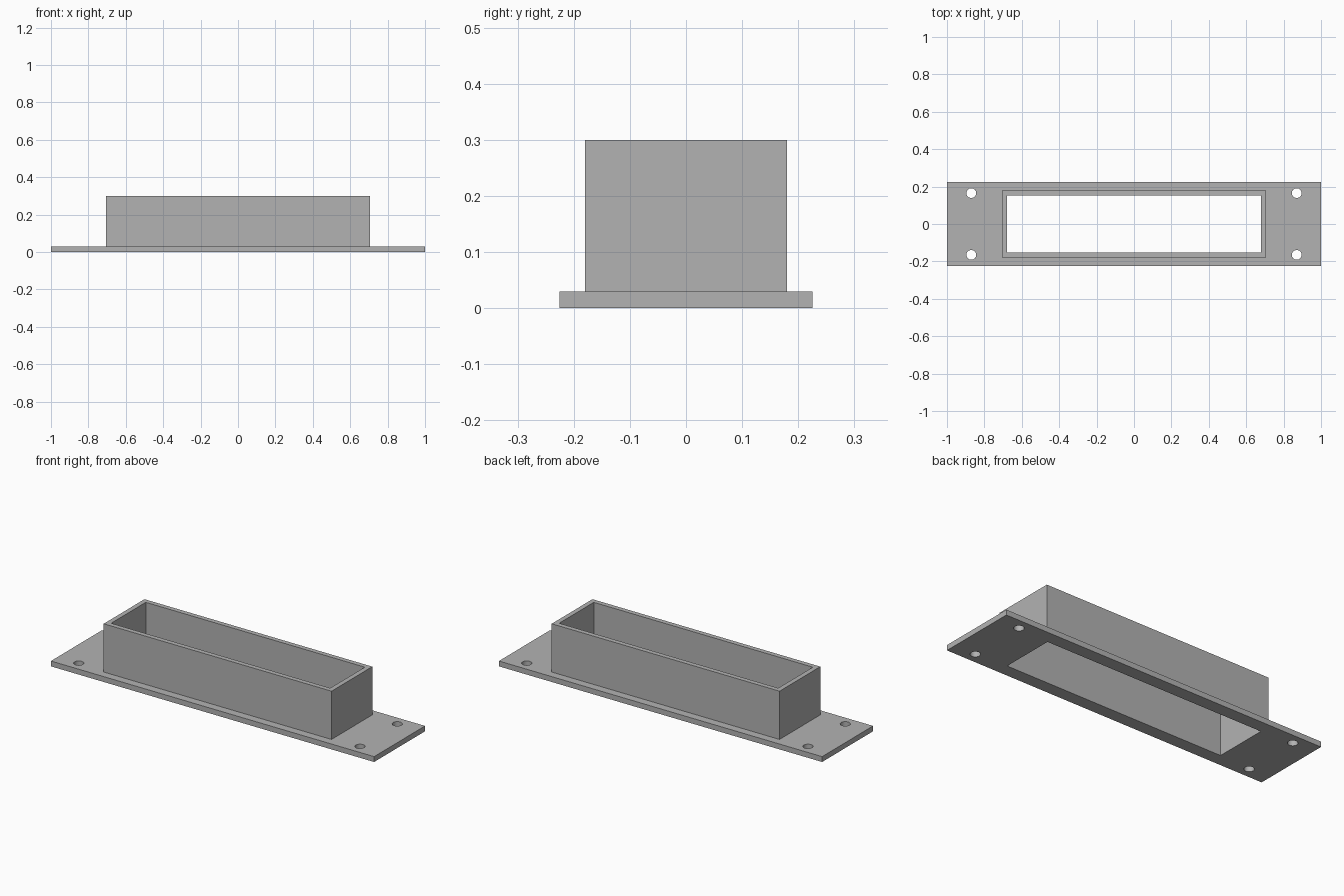
import bpy
import math

cube = bpy.data.objects.get("Cube")
if cube:
    bpy.data.objects.remove(cube, do_unlink=True)

# Single flat grey
grey = bpy.data.materials.new("plain grey")
grey.use_nodes = True
colour = (0.45, 0.45, 0.45, 1)
grey.diffuse_color = colour
grey.node_tree.nodes["Principled BSDF"].inputs["Base Color"].default_value = colour


def rectangle(hx, hy):
    return [(-hx, -hy), (hx, -hy), (hx, hy), (-hx, hy)]


def circle(cx, cy, r, n=32):
    return [(cx + r * math.cos(math.tau * i / n), cy + r * math.sin(math.tau * i / n))
            for i in range(n)]


def extruded_profile(name, loops, z0, z1):
    """Fill the outline minus its inner loops and extrude it from z0 to z1."""
    curve = bpy.data.curves.new(name, "CURVE")
    curve.dimensions = "2D"
    curve.fill_mode = "BOTH"
    curve.extrude = (z1 - z0) / 2
    for points in loops:
        spline = curve.splines.new("POLY")
        spline.points.add(len(points) - 1)
        for p, (x, y) in zip(spline.points, points):
            p.co = (x, y, 0, 1)
        spline.use_cyclic_u = True
    obj = bpy.data.objects.new(name, curve)
    bpy.context.collection.objects.link(obj)
    obj.location.z = (z0 + z1) / 2
    curve.materials.append(grey)
    bpy.ops.object.select_all(action="DESELECT")
    obj.select_set(True)
    bpy.context.view_layer.objects.active = obj
    bpy.ops.object.convert(target="MESH")
    # Weld the caps to the sides and face all normals outward
    bpy.ops.object.mode_set(mode="EDIT")
    bpy.ops.mesh.select_all(action="SELECT")
    bpy.ops.mesh.remove_doubles(threshold=0.0001)
    bpy.ops.mesh.normals_make_consistent(inside=False)
    bpy.ops.object.mode_set(mode="OBJECT")
    bpy.ops.object.shade_smooth_by_angle(angle=math.radians(30))
    return obj


opening = rectangle(0.678, 0.153)
screw_holes = [circle(sx * 0.87, sy * 0.165, 0.026) for sx in (-1, 1) for sy in (-1, 1)]

# Mounting flange with central opening and four screw holes
extruded_profile("mounting_flange", [rectangle(1.0, 0.225), opening] + screw_holes, 0, 0.03)

# Upright rectangular collar around the opening
extruded_profile("collar", [rectangle(0.705, 0.18), opening], 0.03, 0.30)
